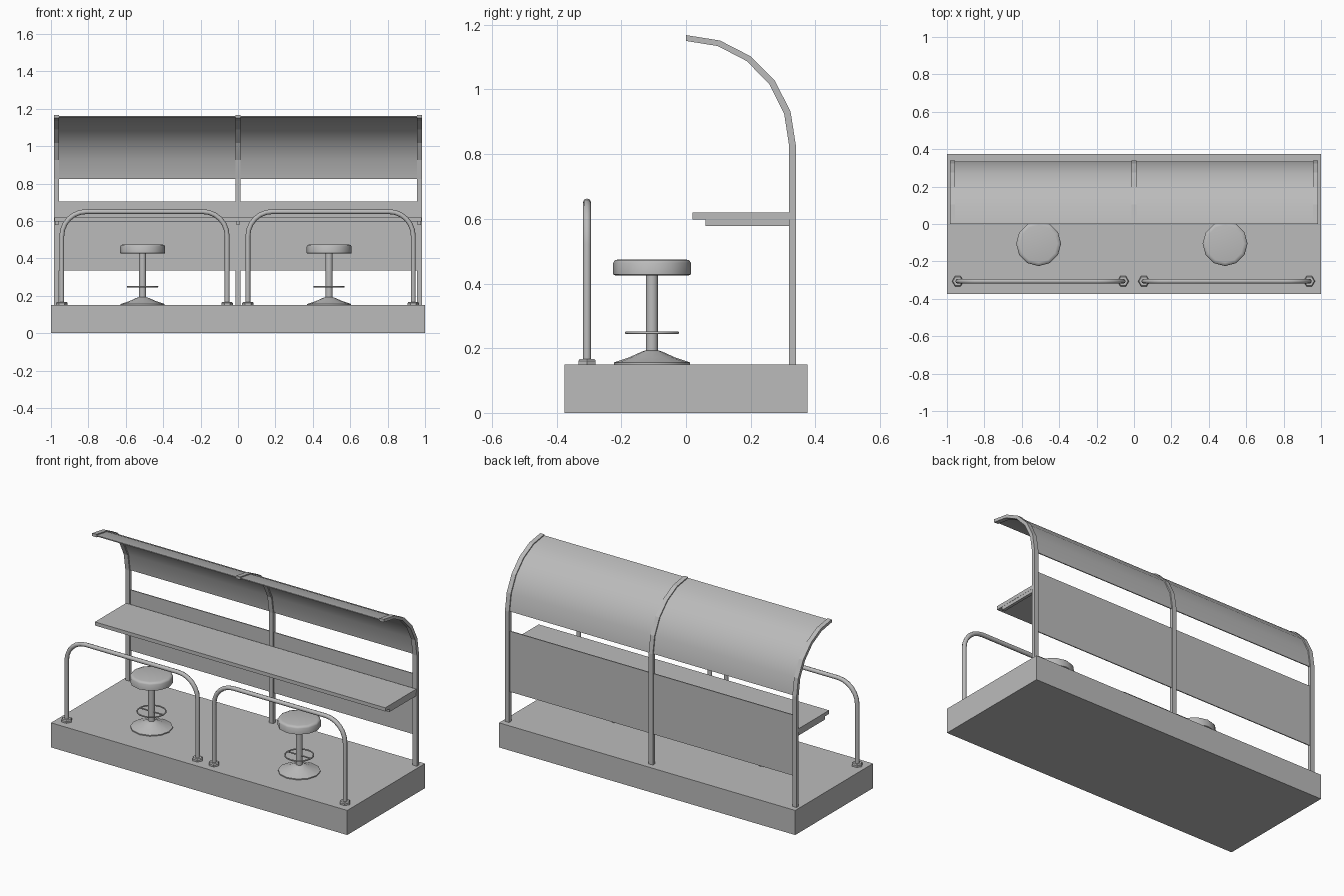
import bpy, bmesh, math

cube = bpy.data.objects.get("Cube")
if cube:
    bpy.data.objects.remove(cube)

grey = bpy.data.materials.new("plain grey")
grey.use_nodes = True
COLOUR = (0.5, 0.5, 0.5, 1)
grey.diffuse_color = COLOUR
grey.node_tree.nodes["Principled BSDF"].inputs["Base Color"].default_value = COLOUR


def add_object(name, data, loc=(0, 0, 0)):
    ob = bpy.data.objects.new(name, data)
    ob.location = loc
    data.materials.append(grey)
    bpy.context.collection.objects.link(ob)
    return ob


def finish(name, bm, loc=(0, 0, 0), smooth_angle=None):
    bmesh.ops.recalc_face_normals(bm, faces=bm.faces)
    me = bpy.data.meshes.new(name)
    bm.to_mesh(me)
    bm.free()
    ob = add_object(name, me, loc)
    if smooth_angle:
        bpy.ops.object.select_all(action='DESELECT')
        ob.select_set(True)
        bpy.context.view_layer.objects.active = ob
        bpy.ops.object.shade_smooth_by_angle(angle=math.radians(smooth_angle))
    return ob


def box(name, x0, x1, y0, y1, z0, z1):
    bm = bmesh.new()
    bmesh.ops.create_cube(bm, size=1)
    for v in bm.verts:
        v.co.x = x1 if v.co.x > 0 else x0
        v.co.y = y1 if v.co.y > 0 else y0
        v.co.z = z1 if v.co.z > 0 else z0
    return finish(name, bm)


def strip(name, outer, inner, x0, x1, smooth_angle=None):
    """Band between two side profiles, extruded along x."""
    bm = bmesh.new()
    rows = [[bm.verts.new((x, y, z)) for x, (y, z) in
             ((x0, o), (x1, o), (x1, i), (x0, i))] for o, i in zip(outer, inner)]
    for a, b in zip(rows, rows[1:]):
        for k in range(4):
            n = (k + 1) % 4
            bm.faces.new((a[k], a[n], b[n], b[k]))
    bm.faces.new(rows[0])
    bm.faces.new(rows[-1])
    return finish(name, bm, smooth_angle=smooth_angle)


def lathe(name, profile, loc, sides=12, smooth_angle=40):
    """Closed turned solid from (radius, height) pairs."""
    bm = bmesh.new()
    rings = [[bm.verts.new((r * math.cos(math.tau * k / sides),
                            r * math.sin(math.tau * k / sides), z))
              for k in range(sides)] for r, z in profile]
    for a, b in zip(rings, rings[1:]):
        for k in range(sides):
            n = (k + 1) % sides
            bm.faces.new((a[k], a[n], b[n], b[k]))
    bm.faces.new(rings[0])
    bm.faces.new(rings[-1])
    return finish(name, bm, loc, smooth_angle)


def tube(name, points, radius, cyclic=False, resolution=2):
    cu = bpy.data.curves.new(name, 'CURVE')
    cu.dimensions = '3D'
    cu.bevel_depth = radius
    cu.bevel_resolution = resolution
    sp = cu.splines.new('POLY')
    sp.points.add(len(points) - 1)
    for p, co in zip(sp.points, points):
        p.co = (*co, 1)
    sp.use_cyclic_u = cyclic
    sp.use_smooth = True
    return add_object(name, cu)


def arc(ry, rz, z0=0.825, steps=5):
    """Quarter ellipse from the front lip back and down to the upright."""
    return [(ry * math.sin(math.pi / 2 * k / steps),
             z0 + rz * math.cos(math.pi / 2 * k / steps)) for k in range(steps + 1)]


# Platform
FLOOR = 0.15
box("platform", -1, 1, -0.375, 0.375, 0, FLOOR)

# Curved uprights with shelf brackets
for name, x in (("right", -0.97), ("middle", 0), ("left", 0.97)):
    strip(name + "_upright", arc(0.34, 0.343) + [(0.34, FLOOR)],
          arc(0.319, 0.325) + [(0.319, FLOOR)], x - 0.014, x + 0.014)
    box(name + "_shelf_bracket", x - 0.009, x + 0.009, 0.06, 0.325, 0.578, 0.598)

# Curved roof sheet, back panel and counter shelf
strip("roof_sheet", arc(0.333, 0.337), arc(0.327, 0.331), -0.975, 0.975, 35)
box("back_panel", -0.978, 0.978, 0.327, 0.333, 0.335, 0.705)
box("counter_shelf", -0.98, 0.98, 0.02, 0.32, 0.598, 0.62)

# Hoop railings with hexagonal feet
RAIL_Y, RAIL_TOP, BEND = -0.306, 0.65, 0.13
for name, mid in (("right", -0.5), ("left", 0.495)):
    half = 0.442
    bend = [(half - BEND + BEND * math.cos(math.pi / 2 * k / 6),
             RAIL_TOP - BEND + BEND * math.sin(math.pi / 2 * k / 6)) for k in range(7)]
    side = [(half, FLOOR)] + bend
    path = [(mid + x, RAIL_Y, z) for x, z in side]
    path += [(mid - x, RAIL_Y, z) for x, z in reversed(side)]
    tube(name + "_railing", path, 0.013)
    for end, s in (("outer", -1), ("inner", 1)):
        lathe(f"{name}_railing_{end}_foot", [(0.031, 0), (0.031, 0.011), (0.026, 0.017)],
              (mid + s * half, RAIL_Y, FLOOR), sides=6, smooth_angle=20)

# Stools: flared base, stem, foot ring and round seat
STOOL_Y = -0.105
for name, x in (("right", -0.51), ("left", 0.487)):
    at = (x, STOOL_Y, 0)
    lathe(name + "_stool_base", [(0.118, FLOOR), (0.118, 0.156), (0.07, 0.172),
                                 (0.035, 0.188), (0.02, 0.193)], at)
    lathe(name + "_stool_stem", [(0.019, 0.185), (0.019, 0.43)], at, sides=10)
    lathe(name + "_stool_seat", [(0.113, 0.425), (0.12, 0.428), (0.12, 0.464),
                                 (0.115, 0.472), (0.1, 0.475)], at, smooth_angle=60)
    ring = [(x + 0.08 * math.cos(math.tau * k / 16),
             STOOL_Y + 0.08 * math.sin(math.tau * k / 16), 0.248) for k in range(16)]
    tube(name + "_stool_foot_ring", ring, 0.004, cyclic=True, resolution=1)
    tube(name + "_stool_ring_bar", [ring[0], ring[8]], 0.004, resolution=1)
